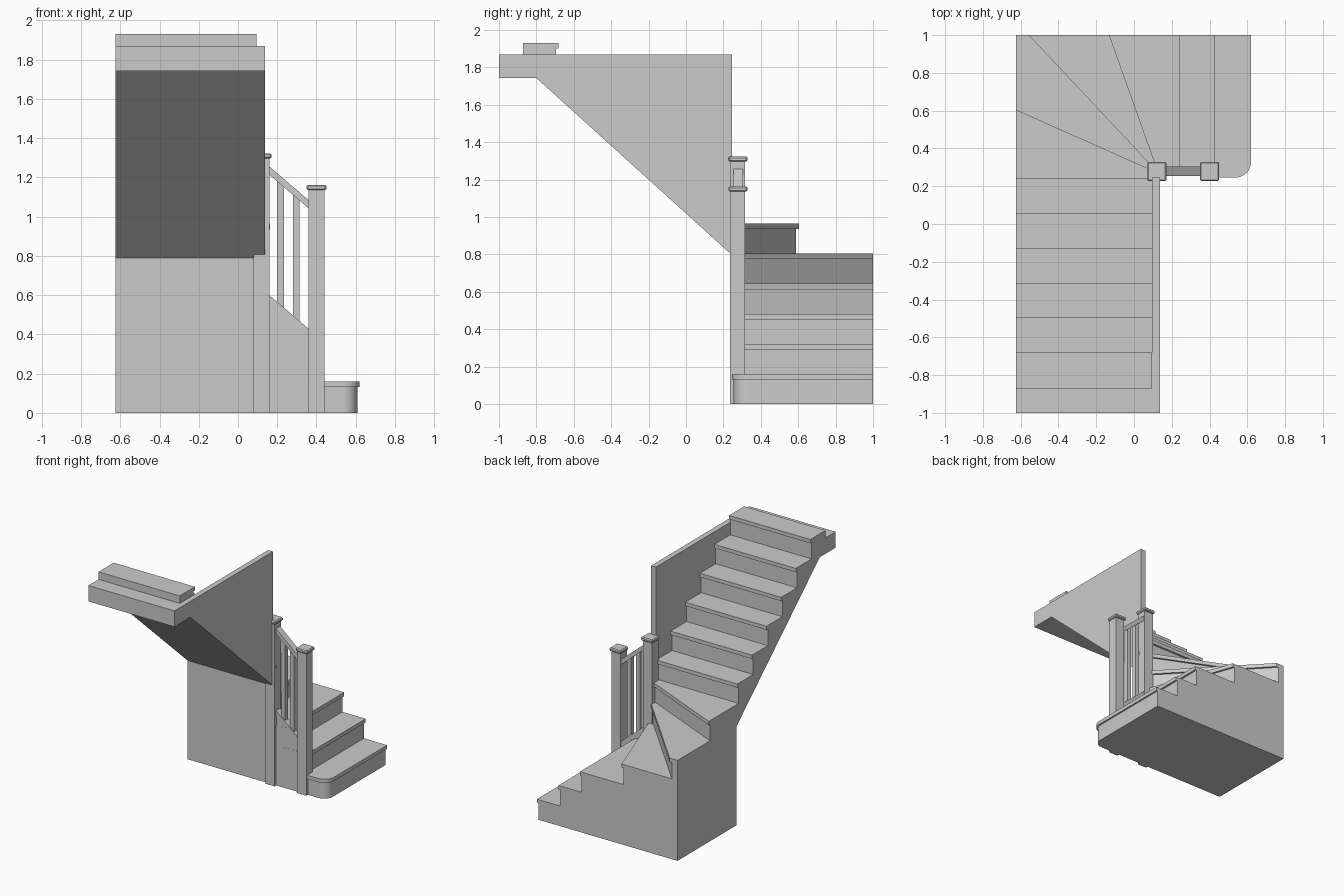
import bpy, bmesh, math
from mathutils import Vector

if "Cube" in bpy.data.objects:
    bpy.data.objects.remove(bpy.data.objects["Cube"])

H = 1.93 / 12      # rise of one step
T = 0.03           # tread thickness
NOSE = 0.015       # tread overhang
L, B, F = -0.625, 1.0, 0.255   # left side, back side, front wall of lower flight


def prism(name, pts, a, b, axis='z', top=True, bottom=True):
    """Extrude a 2D outline from a to b along an axis."""
    put = {'x': lambda u, v, w: (w, u, v),
           'y': lambda u, v, w: (u, w, v),
           'z': lambda u, v, w: (u, v, w)}[axis]
    bm = bmesh.new()
    lo = [bm.verts.new(put(u, v, a)) for u, v in pts]
    hi = [bm.verts.new(put(u, v, b)) for u, v in pts]
    n = len(pts)
    for i in range(n):
        j = (i + 1) % n
        bm.faces.new((lo[i], lo[j], hi[j], hi[i]))
    if bottom:
        bm.faces.new(lo[::-1])
    if top:
        bm.faces.new(hi)
    bmesh.ops.recalc_face_normals(bm, faces=bm.faces)
    me = bpy.data.meshes.new(name)
    bm.to_mesh(me)
    bm.free()
    ob = bpy.data.objects.new(name, me)
    bpy.context.collection.objects.link(ob)
    return ob


def square(cx, cy, r):
    return [(cx - r, cy - r), (cx + r, cy - r), (cx + r, cy + r), (cx - r, cy + r)]


def clip(poly, p, n):
    """Keep the part of a convex outline on the side of p that n points to."""
    out = []
    for i, a in enumerate(poly):
        a, b = Vector(a), Vector(poly[(i + 1) % len(poly)])
        da, db = (a - p).dot(n), (b - p).dot(n)
        if da >= 0:
            out.append(a)
        if da * db < 0:
            out.append(a.lerp(b, da / (da - db)))
    return out


def footprint(right, front, r):
    """Plan of the lower flight with its rounded front right corner."""
    arc = [(right - r + r * math.sin(t), front + r - r * math.cos(t))
           for t in (math.pi / 2 * i / 8 for i in range(9))]
    return [(L, front)] + arc + [(right, B), (L, B)]


# Nosing lines of steps 1 to 6: a point and the uphill direction
pivot = Vector((0.13, 0.27))
lines = [(Vector((x, 0)), Vector((-1, 0))) for x in (0.62, 0.43, 0.24)]
for q in ((-0.13, 1.0), (-0.555, 1.0), (L, 0.605)):
    d = (Vector(q) - pivot).normalized()
    lines.append((pivot, Vector((-d.y, d.x))))

# Lower flight and winders: riser walls plus tread slabs
for k, (p, n) in enumerate(lines):
    z = (k + 1) * H
    body = clip(footprint(0.608, F, 0.075), p + n * NOSE, n) if k else footprint(0.608, F, 0.075)
    riser = prism(f"riser_{k + 1}", body, k * H - T if k else 0, z - T,
                  top=False, bottom=(k == 0))
    plan = footprint(0.62, 0.245 if k == 0 else F, 0.085)
    if k:
        plan = clip(plan, p, n)
    if k < 5:
        p2, n2 = lines[k + 1]
        plan = clip(plan, p2 + n2 * NOSE, -n2)
    tread = prism(f"tread_{k + 1}", plan, z - T, z)
    if k == 0:
        bpy.ops.object.select_all(action='DESELECT')
        for ob in (riser, tread):
            ob.select_set(True)
        bpy.context.view_layer.objects.active = tread
        bpy.ops.object.shade_smooth_by_angle(angle=math.radians(30))

# Upper flight: one stepped side profile with soffit and landing edge
prof = [(F, 0.79), (F, 6 * H)]
for i in range(6):
    y, z = 0.242 - 0.1845 * i, (7 + i) * H
    prof += [(y - NOSE, z - H), (y - NOSE, z - T), (y, z - T), (y, z)]
prof += [(-0.872, 12 * H), (-0.872, 1.87), (-1, 1.87), (-1, 1.743), (-0.8, 1.743)]
prism("upper_flight", prof, L, 0.095, 'x')

# Side wall panel of the upper flight
prism("side_panel", [(-1, 1.743), (-0.8, 1.743), (0.245, 0.797), (0.245, 1.87), (-1, 1.87)],
      0.095, 0.138, 'x')

# Newel posts with moulded caps
for name, x, top in (("lower", 0.40, 1.162), ("upper", 0.12, 1.323)):
    prism(f"{name}_newel", square(x, 0.275, 0.04), 0, top - 0.02)
    cap = prism(f"{name}_newel_cap", square(x, 0.278, 0.051), top - 0.027, top)
    bev = cap.modifiers.new("bevel", 'BEVEL')
    bev.width = 0.007
    bev.segments = 1


def band(name, top_l, top_r, bot_l, bot_r, y0, y1):
    prism(name, [(0.155, bot_l), (0.365, bot_r), (0.365, top_r), (0.155, top_l)], y0, y1, 'y')


# Balustrade: handrail, base rail, string panel and balusters
band("handrail", 1.26, 1.08, 1.218, 1.038, 0.253, 0.305)
band("base_rail", 0.604, 0.424, 0.564, 0.384, 0.253, 0.305)
band("string_panel", 0.566, 0.386, 0, 0, 0.256, 0.30)
for i, x in enumerate((0.217, 0.296)):
    drop = (x - 0.155) * 0.857
    prism(f"baluster_{i + 1}", square(x, 0.279, 0.017), 0.58 - drop, 1.24 - drop)
